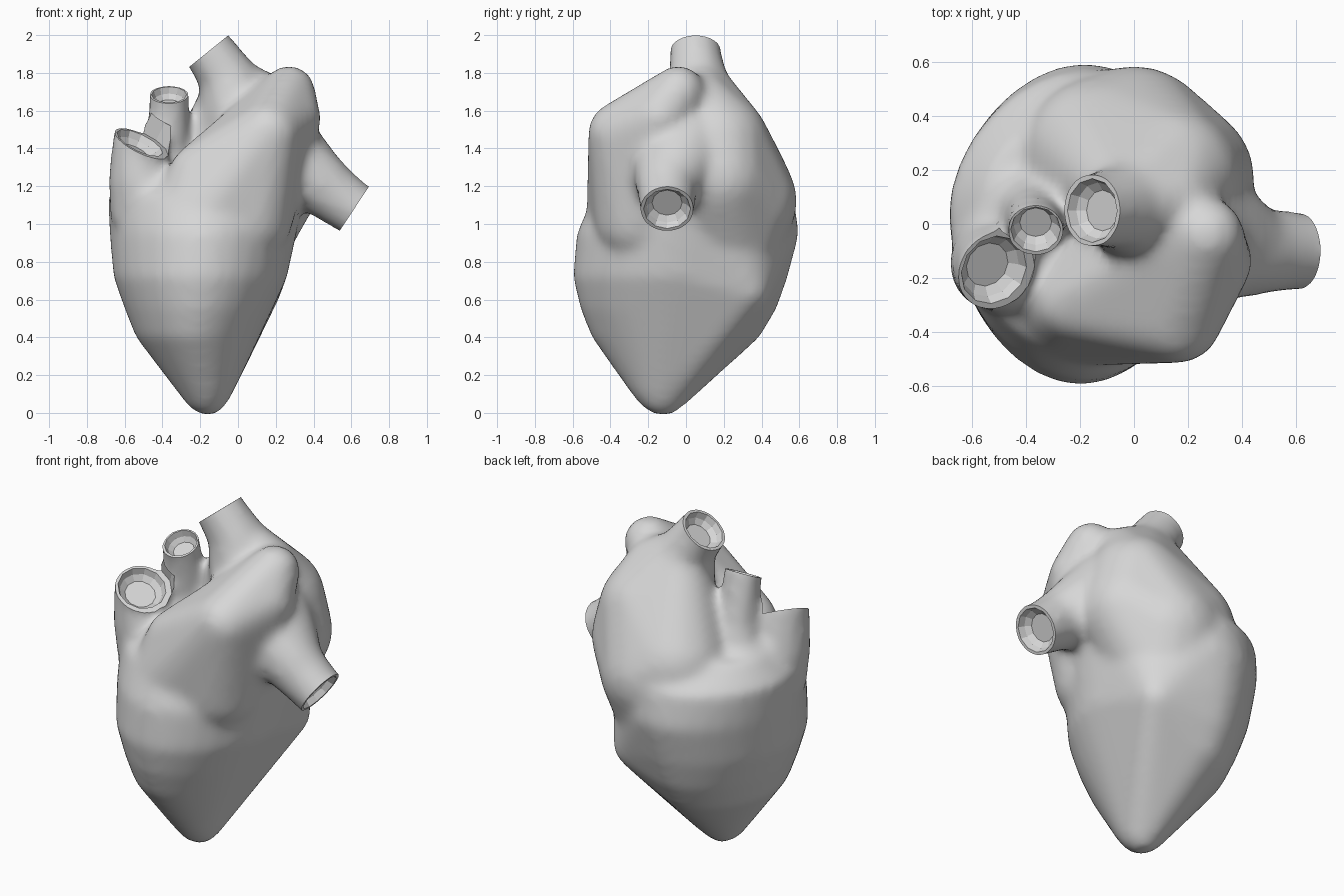
import bpy, bmesh, math
from mathutils import Vector

cube = bpy.data.objects.get("Cube")
if cube:
    bpy.data.objects.remove(cube, do_unlink=True)

# Single plain colour
mat = bpy.data.materials.new("pale_grey")
mat.use_nodes = True
GREY = (0.68, 0.68, 0.68, 1)
mat.diffuse_color = GREY
for node in mat.node_tree.nodes:
    if node.type == "BSDF_PRINCIPLED":
        node.inputs["Base Color"].default_value = GREY


def add_object(name, bm):
    mesh = bpy.data.meshes.new(name)
    bm.to_mesh(mesh)
    bm.free()
    mesh.materials.append(mat)
    obj = bpy.data.objects.new(name, mesh)
    bpy.context.collection.objects.link(obj)
    return obj


def merge_into(target, bm):
    bmesh.ops.recalc_face_normals(bm, faces=bm.faces[:])
    temp = bpy.data.meshes.new("temp")
    bm.to_mesh(temp)
    bm.free()
    target.from_mesh(temp)
    bpy.data.meshes.remove(temp)


# Unit sphere directions shared by every lobe
ball = bmesh.new()
bmesh.ops.create_icosphere(ball, subdivisions=3, radius=1)
DIRECTIONS = [v.co.copy() for v in ball.verts]
ball.free()


def hull(points):
    """Convex skin around points."""
    bm = bmesh.new()
    for p in points:
        bm.verts.new(p)
    bmesh.ops.convex_hull(bm, input=bm.verts[:])
    bmesh.ops.delete(bm, geom=[v for v in bm.verts if not v.link_faces], context="VERTS")
    return bm


def lobe_points(spheres):
    return [Vector((x, y, z)) + d * r for x, y, z, r in spheres for d in DIRECTIONS]


def ring_points(z, x0, x1, y0, y1, n=32):
    """Ellipse with slightly flattened corners."""
    def soft(v):
        return math.copysign(abs(v) ** 1.08, v)
    angles = [math.tau * i / n for i in range(n)]
    return [((x0 + x1) / 2 + (x1 - x0) / 2 * soft(math.cos(a)),
             (y0 + y1) / 2 + (y1 - y0) / 2 * soft(math.sin(a)), z) for a in angles]


def loft(frames, sides=12):
    """Closed tube through (centre, direction, radius) frames."""
    bm = bmesh.new()
    rings = []
    for centre, direction, radius in frames:
        turn = Vector((0, 0, 1)).rotation_difference(direction.normalized())
        rings.append([bm.verts.new(centre + turn @ Vector(
            (radius * math.cos(math.tau * k / sides), radius * math.sin(math.tau * k / sides), 0)))
            for k in range(sides)])
    for a, b in zip(rings, rings[1:]):
        for k in range(sides):
            j = (k + 1) % sides
            bm.faces.new((a[k], a[j], b[j], b[k]))
    bm.faces.new(rings[-1])
    bm.faces.new(rings[0][::-1])
    return bm


body = bmesh.new()

# Ventricles: tapering stack of ellipses (height, x range, y range)
VENTRICLES = [
    (-0.01, -0.20, -0.12, -0.17, -0.07),
    (0.03, -0.26, -0.07, -0.23, -0.02),
    (0.1, -0.31, -0.03, -0.29, 0.06),
    (0.4, -0.54, 0.10, -0.50, 0.39),
    (0.55, -0.60, 0.18, -0.56, 0.48),
    (0.72, -0.66, 0.26, -0.60, 0.54),
    (0.95, -0.68, 0.31, -0.58, 0.60),
    (1.15, -0.69, 0.35, -0.49, 0.57),
    (1.28, -0.57, 0.30, -0.27, 0.42),
]
back_swell = [(0.1, 0.32, 0.66, 0.13)]
merge_into(body, hull([p for ring in VENTRICLES for p in ring_points(*ring)]
                      + lobe_points(back_swell)))

# Rounded lobes: spheres (x, y, z, radius) wrapped together
front_lobe = [(-0.22, -0.3, 1.28, 0.14), (0.27, -0.04, 1.70, 0.14),
              (0.16, -0.35, 1.48, 0.17), (0.29, -0.14, 1.56, 0.15),
              (0.04, -0.24, 1.03, 0.25), (-0.2, -0.24, 1.0, 0.29)]
back_lobe = [(0.13, 0.17, 1.43, 0.27), (0.17, 0.17, 1.24, 0.28),
             (-0.12, 0.25, 1.2, 0.3), (-0.02, 0.08, 1.73, 0.15),
             (0.14, 0.09, 1.64, 0.16),
             (0.0, 0.28, 1.12, 0.31), (-0.03, 0.22, 0.95, 0.31)]
side_lobe = [(-0.5, -0.13, 1.19, 0.175), (-0.4, 0.06, 1.2, 0.17),
             (-0.4, 0.14, 1.12, 0.18), (-0.35, 0.12, 0.95, 0.28),
             (-0.36, -0.18, 1.05, 0.22)]
left_root = [(0.15, 0.0, 1.4, 0.28), (0.3, -0.02, 1.32, 0.2), (0.42, -0.09, 1.22, 0.17)]
for spheres in (front_lobe, back_lobe, side_lobe, left_root):
    merge_into(body, hull(lobe_points(spheres)))

# Vessels: (x, y, z, radius) stations and the direction each mouth faces
VESSELS = {
    "top": ([(0.04, 0.11, 1.45, 0.24), (0.0, 0.08, 1.62, 0.22),
             (-0.07, 0.06, 1.80, 0.155), (-0.155, 0.05, 1.915, 0.138)], (-0.63, 0, 0.78)),
    "left": ([(0.3, -0.09, 1.31, 0.2), (0.42, -0.1, 1.225, 0.175),
              (0.51, -0.1, 1.155, 0.157), (0.615, -0.1, 1.08, 0.145)], (0.83, 0, -0.55)),
    "right": ([(-0.48, -0.12, 1.05, 0.2), (-0.51, -0.15, 1.25, 0.18),
               (-0.52, -0.17, 1.43, 0.155)], (0.42, -0.33, 0.85)),
    "small": ([(-0.38, 0.05, 1.2, 0.17), (-0.37, 0.03, 1.42, 0.115),
               (-0.365, -0.02, 1.685, 0.108)], (0, -0.45, 0.9)),
}
cutters = []
for name, (stations, facing) in VESSELS.items():
    normal = Vector(facing).normalized()
    centres = [Vector(s[:3]) for s in stations]
    end, r = centres[-1], stations[-1][3]
    frames = [(centres[i], centres[i + 1] - centres[max(i - 1, 0)], stations[i][3])
              for i in range(len(stations) - 1)]
    # Solid tube runs past its mouth so the trim leaves a crisp rim
    frames += [(end, normal, r), (end + normal * 0.07, normal, r)]
    merge_into(body, loft(frames))
    # Trimming plug with a shallow bowl below the mouth
    plug = [(end - normal * 0.06, normal, r * 0.55), (end - normal * 0.035, normal, r * 0.76),
            (end, normal, r * 0.86), (end, normal, r * 1.08), (end + normal * 0.12, normal, r * 1.08)]
    cutter = add_object(name + "_mouth_cutter", loft(plug))
    cutter.hide_render = True
    cutter.display_type = "WIRE"
    cutters.append(cutter)

# Fuse the masses into one soft skin, then open the vessel mouths
heart = add_object("heart_body", body)
fuse = heart.modifiers.new("fuse", "REMESH")
fuse.mode = "VOXEL"
fuse.voxel_size = 0.024
fuse.use_smooth_shade = True
soften = heart.modifiers.new("soften", "SMOOTH")
soften.factor = 0.5
soften.iterations = 14
for cutter in cutters:
    cut = heart.modifiers.new(cutter.name, "BOOLEAN")
    cut.operation = "DIFFERENCE"
    cut.solver = "EXACT"
    cut.object = cutter

# Bake the modifiers and drop the cutters
bpy.context.view_layer.update()
baked = bpy.data.meshes.new_from_object(heart.evaluated_get(bpy.context.evaluated_depsgraph_get()))
heart.modifiers.clear()
heart.data = baked
for cutter in cutters:
    bpy.data.objects.remove(cutter, do_unlink=True)
